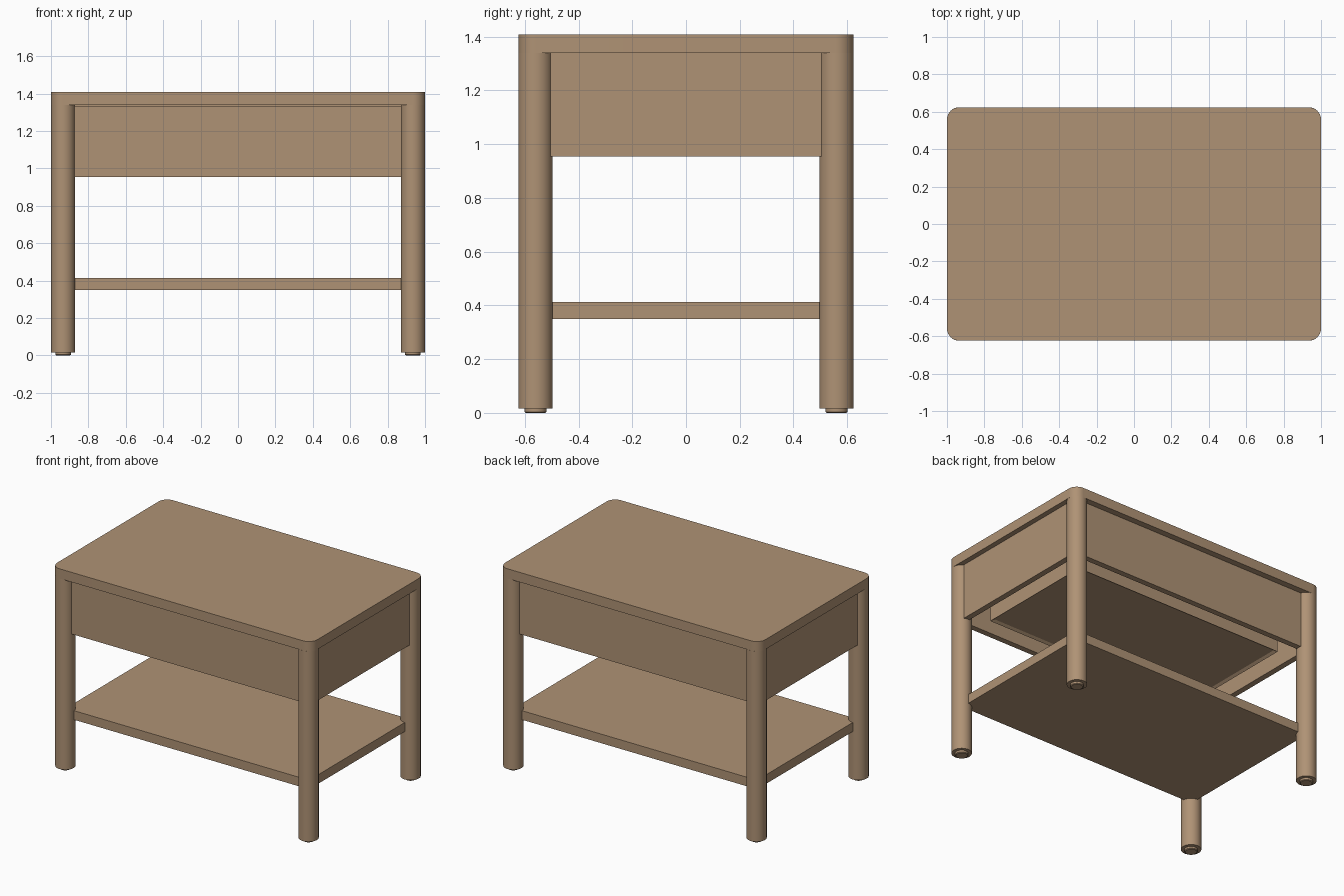
import bpy, bmesh, math

if "Cube" in bpy.data.objects:
    bpy.data.objects.remove(bpy.data.objects["Cube"])

wood = bpy.data.materials.new("light_wood")
wood.diffuse_color = (0.43, 0.29, 0.178, 1)
wood.use_nodes = True
wood.node_tree.nodes["Principled BSDF"].inputs["Base Color"].default_value = wood.diffuse_color


def finish(name, bm, smooth=False):
    bmesh.ops.recalc_face_normals(bm, faces=bm.faces[:])
    me = bpy.data.meshes.new(name)
    bm.to_mesh(me)
    bm.free()
    me.materials.append(wood)
    ob = bpy.data.objects.new(name, me)
    bpy.context.collection.objects.link(ob)
    if smooth:
        bpy.context.view_layer.objects.active = ob
        bpy.ops.object.select_all(action='DESELECT')
        ob.select_set(True)
        bpy.ops.object.shade_smooth_by_angle(angle=math.radians(30))
    return ob


def box_bm(x0, x1, y0, y1, z0, z1):
    bm = bmesh.new()
    bmesh.ops.create_cube(bm, size=1)
    for v in bm.verts:
        v.co = ((x0 + x1) / 2 + v.co.x * (x1 - x0),
                (y0 + y1) / 2 + v.co.y * (y1 - y0),
                (z0 + z1) / 2 + v.co.z * (z1 - z0))
    return bm


def box(name, *dims):
    return finish(name, box_bm(*dims))


def lathe(name, cx, cy, profile, n=40):
    # profile of (radius, z) pairs, closed at both ends
    bm = bmesh.new()
    rings = [[bm.verts.new((cx + r * math.cos(2 * math.pi * i / n),
                            cy + r * math.sin(2 * math.pi * i / n), z))
              for i in range(n)] for r, z in profile]
    for a, b in zip(rings, rings[1:]):
        for i in range(n):
            bm.faces.new((a[i], a[(i + 1) % n], b[(i + 1) % n], b[i]))
    bm.faces.new(rings[0])
    bm.faces.new(rings[-1])
    return finish(name, bm, True)


# table top with rounded corners
bm = box_bm(-1, 1, -0.623, 0.623, 1.34, 1.408)
upright = [e for e in bm.edges if abs(e.verts[0].co.z - e.verts[1].co.z) > 0.01]
bmesh.ops.bevel(bm, geom=upright, offset=0.065, segments=10, profile=0.5, affect='EDGES')
finish("table_top", bm, True)

# round legs with small foot glides
for sy, fb in ((-1, "front"), (1, "back")):
    for sx, lr in ((-1, "left"), (1, "right")):
        x, y = sx * 0.935, sy * 0.56
        lathe(f"{fb}_{lr}_leg", x, y, [(0.064, 0.017), (0.064, 1.34)])
        lathe(f"{fb}_{lr}_foot", x, y,
              [(0.036, 0.0), (0.041, 0.004), (0.041, 0.017)])

# apron panels running into the legs
box("drawer_front", -0.935, 0.935, -0.58, -0.54, 0.955, 1.332)
box("back_apron", -0.935, 0.935, 0.54, 0.58, 0.955, 1.34)
for s, lr in ((-1, "left"), (1, "right")):
    a, b = sorted((s * 0.925, s * 0.965))
    box(f"{lr}_apron", a, b, -0.56, 0.56, 0.955, 1.34)

# drawer body with recessed bottom panel
bm = box_bm(-0.81, 0.81, -0.43, 0.43, 0.96, 1.3)
bottom = min(bm.faces, key=lambda f: f.calc_center_median().z)
bmesh.ops.inset_region(bm, faces=[bottom], thickness=0.025)
for v in bottom.verts:
    v.co.z += 0.012
finish("drawer_body", bm)

# lower shelf
box("lower_shelf", -0.935, 0.935, -0.555, 0.555, 0.35, 0.413)
